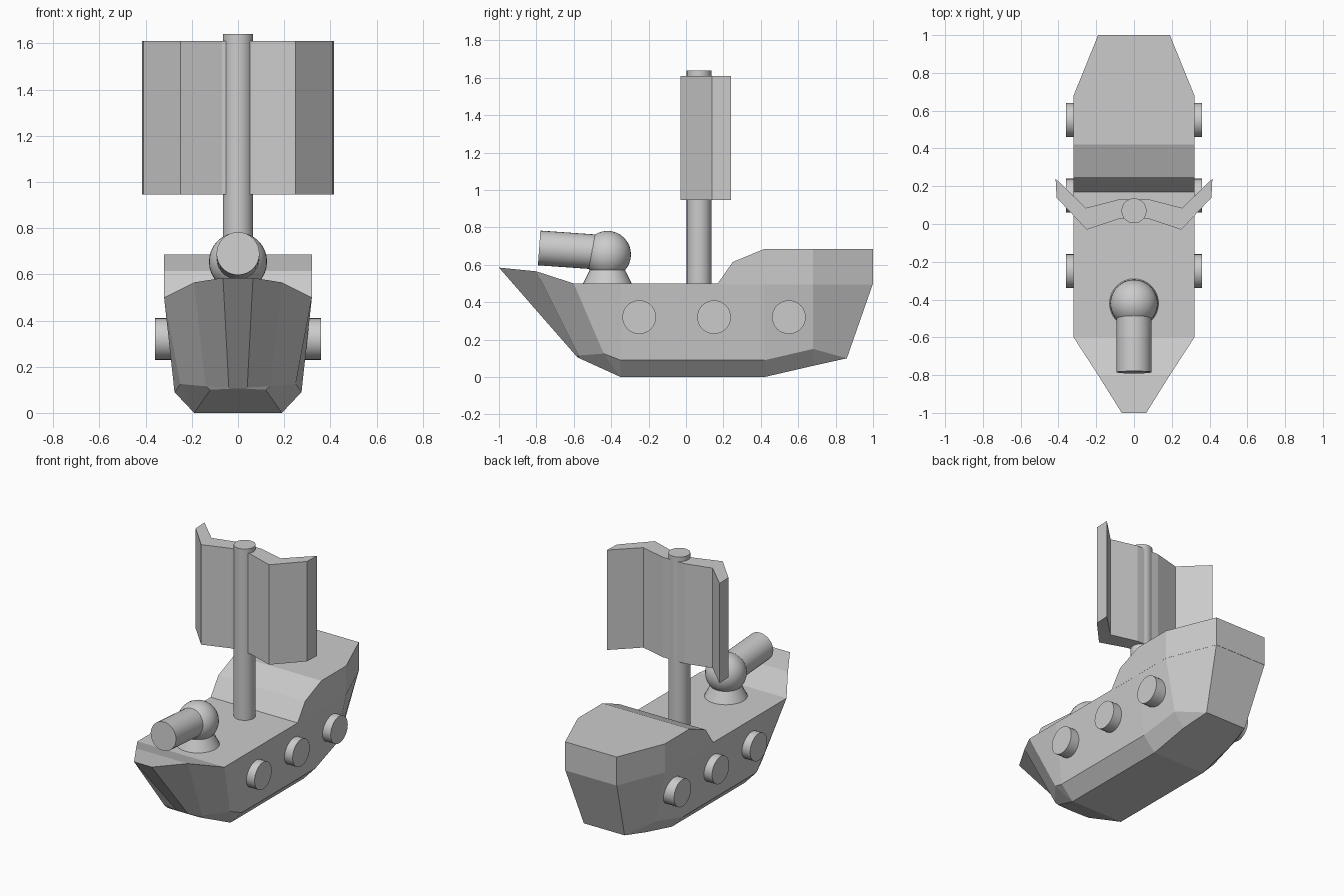
import bpy, bmesh, math
from mathutils import Vector

if "Cube" in bpy.data.objects:
    bpy.data.objects.remove(bpy.data.objects["Cube"])


def make_object(name, bm):
    bmesh.ops.remove_doubles(bm, verts=bm.verts, dist=0.0005)
    bmesh.ops.dissolve_degenerate(bm, edges=bm.edges, dist=0.0005)
    bmesh.ops.recalc_face_normals(bm, faces=bm.faces)
    mesh = bpy.data.meshes.new(name)
    bm.to_mesh(mesh)
    bm.free()
    obj = bpy.data.objects.new(name, mesh)
    bpy.context.collection.objects.link(obj)
    return obj


def loft(name, stations):
    """Skin closed cross-sections given as right halves (bottom to top), mirrored in x."""
    bm = bmesh.new()
    rings = []
    for half in stations:
        ring = half + [(-x, y, z) for x, y, z in reversed(half)]
        rings.append([bm.verts.new(p) for p in ring])
    n = len(rings[0])
    for a, b in zip(rings, rings[1:]):
        for i in range(n):
            j = (i + 1) % n
            bm.faces.new((a[i], a[j], b[j], b[i]))
    bm.faces.new(rings[0])
    bm.faces.new(rings[-1])
    return make_object(name, bm)


def smooth(obj, angle=35):
    bpy.ops.object.select_all(action='DESELECT')
    obj.select_set(True)
    bpy.context.view_layer.objects.active = obj
    bpy.ops.object.shade_smooth_by_angle(angle=math.radians(angle))


def rod(name, start, end, r1, r2=None, sides=32):
    a, b = Vector(start), Vector(end)
    d = b - a
    bpy.ops.mesh.primitive_cone_add(vertices=sides, radius1=r1, radius2=r1 if r2 is None else r2,
                                    depth=d.length, location=(a + b) / 2,
                                    rotation=d.to_track_quat('Z', 'Y').to_euler())
    obj = bpy.context.object
    obj.name = name
    smooth(obj)
    return obj


# Hull: keel, chine and deck point at each station, bow to stern
loft("hull", [
    [(.03, -.58, .105), (.04, -.585, .11), (.065, -1, .585)],
    [(.12, -.57, .10), (.14, -.575, .115), (.19, -.80, .565)],
    [(.19, -.35, 0), (.25, -.44, .125), (.32, -.60, .50)],
    [(.19, -.35, 0), (.275, -.35, .09), (.32, -.35, .50)],
    [(.19, .42, 0), (.275, .42, .09), (.32, .42, .50)],
    [(.18, .68, .06), (.25, .68, .15), (.32, .68, .50)],
    [(.15, .86, .10), (.15, .86, .10), (.19, 1, .50)],
])

# Raised stern deck: y, half width, top height
loft("stern_deck", [[(w, y, .495), (w, y, z)] for y, w, z in
                    [(.17, .32, .50), (.25, .32, .615), (.42, .32, .685),
                     (.68, .32, .685), (1, .19, .685)]])

# Mast
rod("mast", (0, .07, .49), (0, .07, 1.64), .066)

# Sail: folded strip in plan, front and back edge pairs, extruded upwards
half = [((.07, .03), (.08, .13)), ((.25, -.03), (.255, .085)), ((.41, .14), (.415, .24))]
strip = [((-f[0], f[1]), (-b[0], b[1])) for f, b in reversed(half)] + half
bm = bmesh.new()
z0, z1 = .945, 1.61
cols = [[bm.verts.new(p) for p in ((*f, z0), (*b, z0), (*b, z1), (*f, z1))] for f, b in strip]
for a, b in zip(cols, cols[1:]):
    for i in range(4):
        j = (i + 1) % 4
        bm.faces.new((a[i], a[j], b[j], b[i]))
bm.faces.new(cols[0])
bm.faces.new(cols[-1])
make_object("sail", bm)

# Deck cannon: flared base, ball and slightly raised barrel
rod("cannon_base", (0, -.42, .49), (0, -.42, .59), .135, .085)
bpy.ops.mesh.primitive_uv_sphere_add(segments=32, ring_count=16, radius=.126, location=(0, -.42, .655))
ball = bpy.context.object
ball.name = "cannon_ball_joint"
smooth(ball)
rod("cannon_barrel", (0, -.43, .665), (0, -.785, .69), .093)

# Side gun ports
for side, label in ((-1, "left"), (1, "right")):
    for i, y in enumerate((-.25, .15, .55)):
        rod(f"{label}_gun_port_{i + 1}", (side * .24, y, .32), (side * .36, y, .32), .09)
